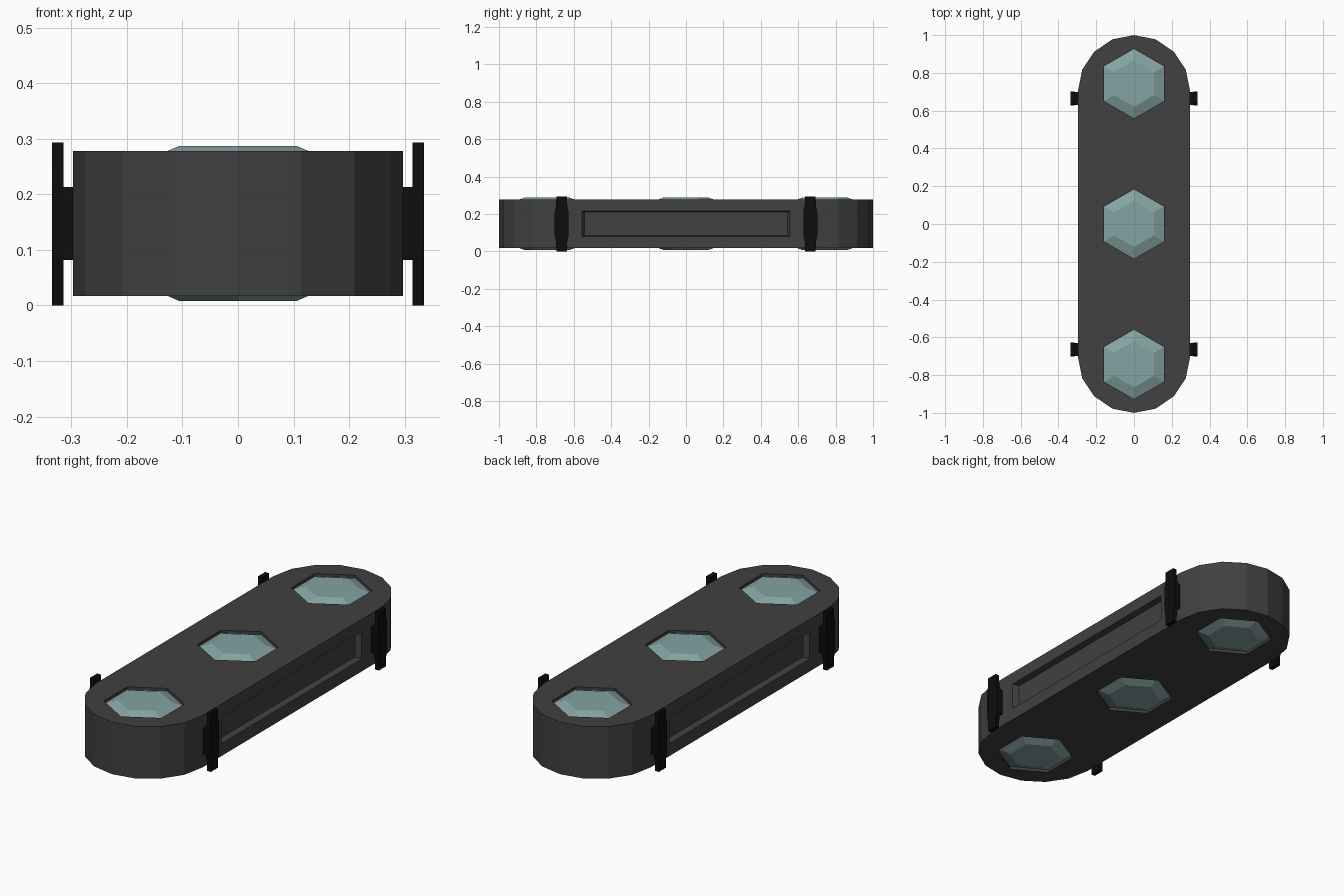
import bpy, bmesh, math

if "Cube" in bpy.data.objects:
    bpy.data.objects.remove(bpy.data.objects["Cube"])

Z0, Z1 = 0.017, 0.278          # body underside and top
ZM = (Z0 + Z1) / 2
W, YC = 0.297, 0.703           # body half width, end-arc centre


def material(name, rgb):
    m = bpy.data.materials.new(name)
    m.diffuse_color = (*rgb, 1)
    m.use_nodes = True
    m.node_tree.nodes["Principled BSDF"].inputs["Base Color"].default_value = m.diffuse_color
    return m


shell = material("charcoal", (0.052, 0.052, 0.052))
black = material("black", (0.004, 0.004, 0.004))
glass = material("pale teal", (0.23, 0.37, 0.365))


def loft(bm, loops):
    """Closed solid through matching point loops."""
    rings = [[bm.verts.new(p) for p in loop] for loop in loops]
    n = len(rings[0])
    for a, b in zip(rings, rings[1:]):
        for i in range(n):
            j = (i + 1) % n
            bm.faces.new((a[i], a[j], b[j], b[i]))
    bm.faces.new(rings[0])
    bm.faces.new(rings[-1])


def make(name, solids, mat):
    bm = bmesh.new()
    for loops in solids:
        loft(bm, loops)
    bmesh.ops.recalc_face_normals(bm, faces=bm.faces[:])
    me = bpy.data.meshes.new(name)
    bm.to_mesh(me)
    bm.free()
    me.materials.append(mat)
    ob = bpy.data.objects.new(name, me)
    bpy.context.collection.objects.link(ob)
    return ob


def hexagon(y, r, z):
    return [(r * math.sin(k * math.pi / 3), y + r * math.cos(k * math.pi / 3), z) for k in range(6)]


def side_rect(x, y, hy, hz):
    return [(x, y + a * hy, ZM + b * hz) for a, b in ((-1, -1), (1, -1), (1, 1), (-1, 1))]


# rounded-end body
def stadium(z):
    pts = []
    for s in (1, -1):
        for k in range(9):
            a = k * math.pi / 8
            pts.append((s * W * math.cos(a), s * (YC + W * math.sin(a)), z))
    return pts


body = make("body", [[stadium(Z0), stadium(Z1)]], shell)

# recesses: hexagonal wells top and bottom, long panels on both sides
R, DEPTH = 0.184, 0.014
wells = (0.743, 0, -0.743)
cuts = []
for s in (1, -1):
    h = Z1 - ZM
    for y in wells:
        cuts.append([hexagon(y, R, ZM + s * (h - DEPTH)), hexagon(y, R, ZM + s * (h + 0.03))])
    cuts.append([side_rect(s * (W + 0.03), 0, 0.555, 0.068),
                 side_rect(s * W, 0, 0.555, 0.068),
                 side_rect(s * (W - 0.03), 0, 0.543, 0.062)])
cutter = make("recess_cutter", cuts, shell)
mod = body.modifiers.new("recesses", 'BOOLEAN')
mod.operation, mod.solver, mod.object = 'DIFFERENCE', 'EXACT', cutter
dg = bpy.context.evaluated_depsgraph_get()
result = bpy.data.meshes.new_from_object(body.evaluated_get(dg))
body.modifiers.clear()
body.data = result
bpy.data.objects.remove(cutter)

# faceted hexagonal lenses
for s, label in ((1, "top"), (-1, "bottom")):
    h = Z1 - ZM
    for y in wells:
        make(label + "_lens", [[hexagon(y, R - 0.0005, ZM + s * (h - DEPTH)),
                                hexagon(y, 0.122, ZM + s * (h + 0.009))]], glass)

# side clamps: a mounting block plus a tall plate with tapered ends
for s in (1, -1):
    for y in (0.665, -0.665):
        block = [side_rect(s * 0.285, y, 0.035, 0.066), side_rect(s * 0.316, y, 0.035, 0.066)]
        prof = [(-0.028, 0), (0.028, 0), (0.03, 0.05), (0.037, 0.082), (0.037, 0.213), (0.03, 0.245),
                (0.028, 0.293), (-0.028, 0.293), (-0.03, 0.245), (-0.037, 0.213), (-0.037, 0.082), (-0.03, 0.05)]
        plate = [[(s * x, y + a, z) for a, z in prof] for x in (0.314, 0.335)]
        make("clamp", [block, plate], black)
